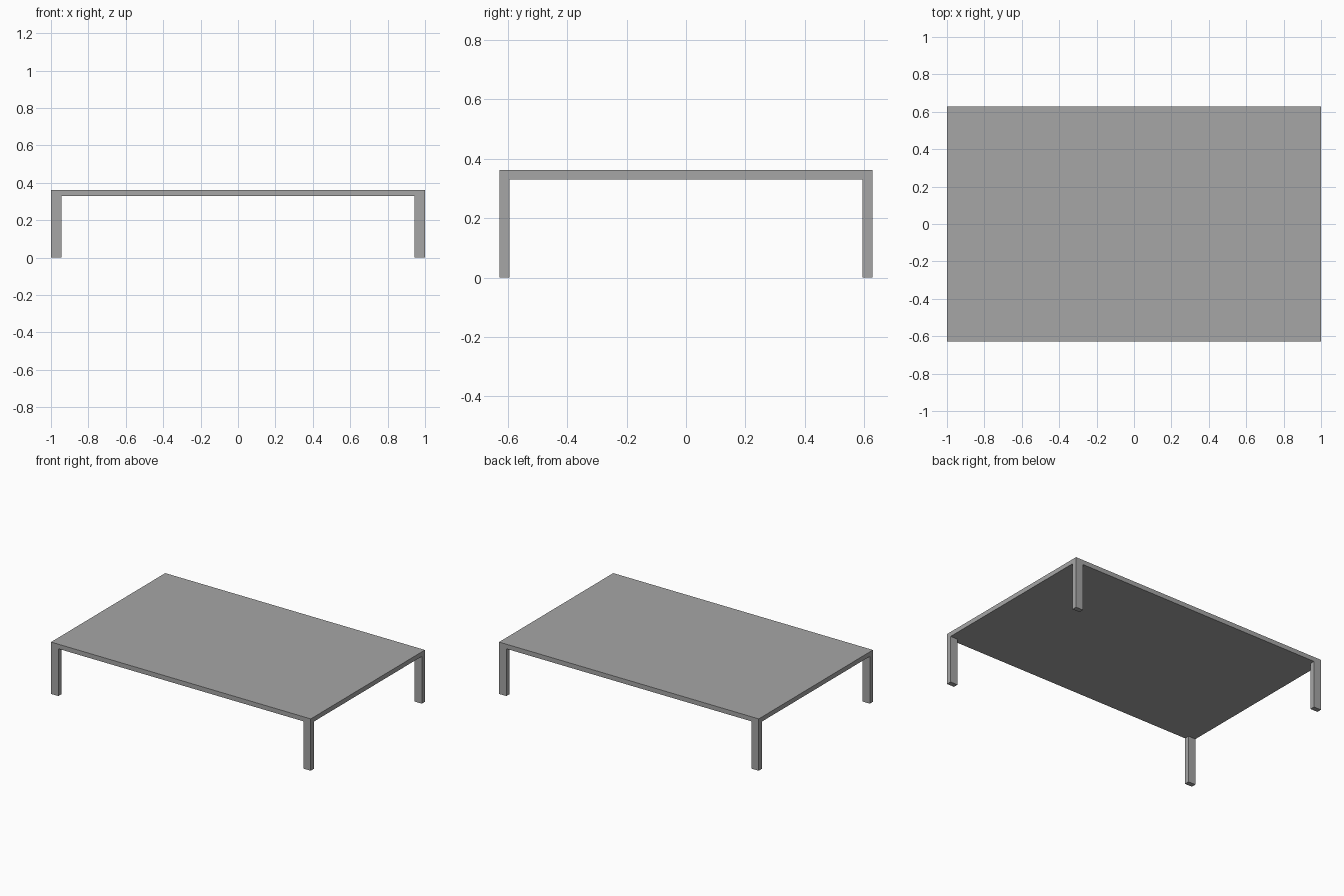
import bpy

if "Cube" in bpy.data.objects:
    bpy.data.objects.remove(bpy.data.objects["Cube"])

# Overall sizes
HALF_X, HALF_Y = 1.0, 0.628
TOP, UNDERSIDE = 0.361, 0.329
LEG_X, LEG_Y = 0.056, 0.034

grey = bpy.data.materials.new("grey metal")
grey.diffuse_color = (0.38, 0.38, 0.38, 1)
grey.use_nodes = True
grey.node_tree.nodes["Principled BSDF"].inputs["Base Color"].default_value = grey.diffuse_color


def box(name, lo, hi):
    """Axis-aligned box between two corners."""
    bpy.ops.mesh.primitive_cube_add(size=1, location=[(a + b) / 2 for a, b in zip(lo, hi)])
    obj = bpy.context.object
    obj.name = name
    obj.scale = [b - a for a, b in zip(lo, hi)]
    bpy.ops.object.transform_apply(location=True, rotation=False, scale=True)
    obj.data.materials.append(grey)
    return obj


# Thin table top
box("table_top", (-HALF_X, -HALF_Y, UNDERSIDE), (HALF_X, HALF_Y, TOP))

# One corner leg, mirrored to all four corners
legs = box("legs", (HALF_X - LEG_X, -HALF_Y, 0), (HALF_X, -HALF_Y + LEG_Y, UNDERSIDE))
mirror = legs.modifiers.new("mirror_corners", 'MIRROR')
mirror.use_axis = (True, True, False)
